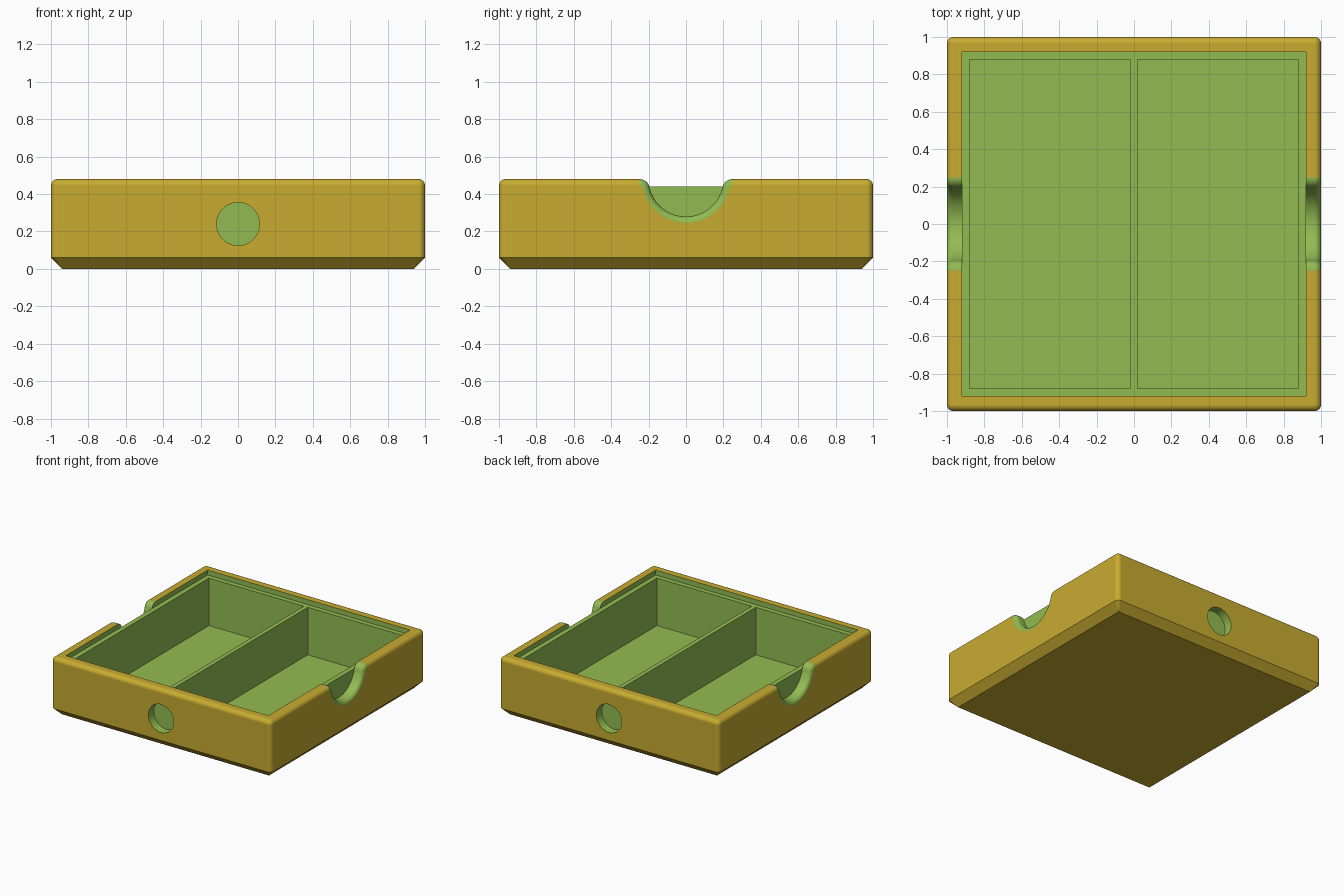
import bpy, bmesh, math
from mathutils import Vector

if "Cube" in bpy.data.objects:
    bpy.data.objects.remove(bpy.data.objects["Cube"], do_unlink=True)


def material(name, rgb):
    mat = bpy.data.materials.new(name)
    mat.use_nodes = True
    mat.diffuse_color = (*rgb, 1)
    mat.node_tree.nodes["Principled BSDF"].inputs["Base Color"].default_value = (*rgb, 1)
    return mat


MATERIALS = [material("mustard yellow", (0.58, 0.41, 0.03)),
             material("leaf green", (0.29, 0.50, 0.085))]
YELLOW, GREEN = 0, 1
HEIGHT, ROUND, STEPS = 0.48, 0.035, 8


def loft(name, rings, colour):
    """Solid through a list of closed rings with equal point counts."""
    bm = bmesh.new()
    loops = [[bm.verts.new(p) for p in ring] for ring in rings]
    n = len(loops[0])
    for a, b in zip(loops, loops[1:]):
        for i in range(n):
            j = (i + 1) % n
            bm.faces.new((a[i], a[j], b[j], b[i]))
    bm.faces.new(loops[0])
    bm.faces.new(loops[-1])
    bmesh.ops.recalc_face_normals(bm, faces=bm.faces)
    for face in bm.faces:
        face.material_index = colour
    mesh = bpy.data.meshes.new(name)
    bm.to_mesh(mesh)
    bm.free()
    for mat in MATERIALS:
        mesh.materials.append(mat)
    obj = bpy.data.objects.new(name, mesh)
    bpy.context.collection.objects.link(obj)
    return obj


def rounded_square(half, radius, z):
    ring = []
    for corner in range(4):
        for s in range(STEPS + 1):
            a = math.pi / 2 * (corner + s / STEPS)
            cx = (half - radius) * (1 if corner in (0, 3) else -1)
            cy = (half - radius) * (1 if corner < 2 else -1)
            ring.append((cx + radius * math.cos(a), cy + radius * math.sin(a), z))
    return ring


def box(name, x0, x1, half_y, z0, z1):
    rings = [[(x0, -half_y, z), (x1, -half_y, z), (x1, half_y, z), (x0, half_y, z)]
             for z in (z0, z1)]
    return loft(name, rings, GREEN)


def notch_ring(x, grow):
    """Finger notch outline: a round scoop flowing into rounded shoulders."""
    scoop, shoulder = 0.20, 0.055
    cy = math.sqrt((scoop + shoulder) ** 2 - shoulder ** 2)
    tilt = math.atan2(shoulder, cy)
    half = []
    for s in range(17):
        a = -math.pi / 2 + (math.pi / 2 - tilt) * s / 16
        half.append(((scoop + grow) * math.cos(a), HEIGHT + (scoop + grow) * math.sin(a)))
    for s in range(1, STEPS + 1):
        a = math.pi - tilt + (tilt - math.pi / 2) * s / STEPS
        r = shoulder - grow
        half.append((cy + r * math.cos(a), HEIGHT - shoulder + r * math.sin(a)))
    half.append((cy, HEIGHT + 0.1))
    return [(x, -y, z) for y, z in reversed(half[1:])] + [(x, y, z) for y, z in half]


# Outer shell: chamfered foot, rounded upright corners and rounded top rim
rings = [rounded_square(0.94, 0.001, 0), rounded_square(1, ROUND, 0.06)]
for s in range(STEPS + 1):
    a = math.pi / 2 * s / STEPS
    inset = ROUND * (1 - math.cos(a))
    rings.append(rounded_square(1 - inset, max(ROUND - inset, 0.001),
                                HEIGHT - ROUND + ROUND * math.sin(a)))
tray = loft("divided_tray", rings, YELLOW)

# Lid recess and the two compartments
cutters = [box("lid_recess", -0.92, 0.92, 0.92, 0.44, 0.6)]
for x0, x1 in ((-0.88, -0.018), (0.018, 0.88)):
    cutters.append(box("compartment", x0, x1, 0.88, 0.05, 0.55))

for side in (-1, 1):
    # Finger notches in the left and right walls
    sections = [(0.92, 0)]
    for s in range(STEPS + 1):
        a = math.pi / 2 * s / STEPS
        sections.append((1 - ROUND + ROUND * math.sin(a), ROUND * (1 - math.cos(a))))
    sections.append((1.05, ROUND))
    cutters.append(loft("finger_notch", [notch_ring(side * x, g) for x, g in sections], GREEN))
    # Round sockets in the front and back walls
    cutters.append(loft("round_socket", [
        [(0.115 * math.cos(math.tau * i / 48), side * y, 0.24 + 0.115 * math.sin(math.tau * i / 48))
         for i in range(48)] for y in (0.93, 1.05)], GREEN))

# Carve the shell
for cutter in cutters:
    mod = tray.modifiers.new(cutter.name, "BOOLEAN")
    mod.operation, mod.solver, mod.object = "DIFFERENCE", "EXACT", cutter
    cutter.hide_render = True
bpy.context.view_layer.update()
carved = bpy.data.meshes.new_from_object(
    tray.evaluated_get(bpy.context.evaluated_depsgraph_get()))
tray.modifiers.clear()
tray.data = carved
for cutter in cutters:
    bpy.data.objects.remove(cutter, do_unlink=True)

# Smooth rounding with crisp edges
bpy.ops.object.select_all(action="DESELECT")
tray.select_set(True)
bpy.context.view_layer.objects.active = tray
bpy.ops.object.shade_smooth_by_angle(angle=math.radians(30))
weighted = tray.modifiers.new("even_shading", "WEIGHTED_NORMAL")
weighted.keep_sharp = True
